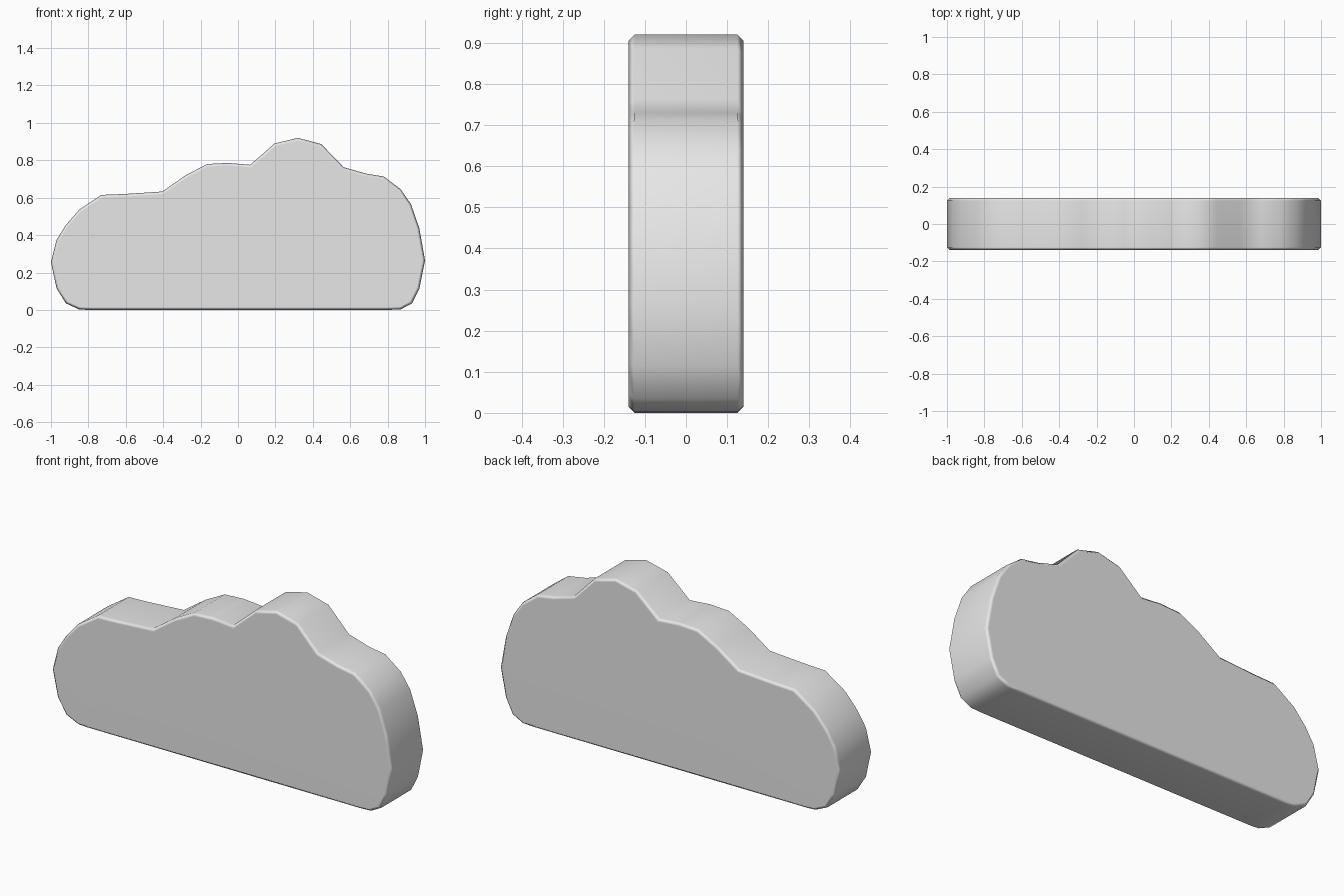
import bpy, bmesh, math

if "Cube" in bpy.data.objects:
    bpy.data.objects.remove(bpy.data.objects["Cube"])

# Cloud outline in the x-z plane, clockwise from the left side
OUTLINE = [(-1, .255), (-.97, .375), (-.92, .455), (-.85, .535), (-.73, .615),
           (-.605, .62), (-.405, .633), (-.28, .72), (-.165, .78), (-.055, .786),
           (.065, .776), (.195, .89), (.32, .92), (.445, .887), (.565, .763),
           (.68, .73), (.78, .713), (.87, .645), (.925, .565), (.97, .435),
           (1, .265), (.97, .115), (.93, .035), (.87, .003), (.8, 0),
           (-.8, 0), (-.85, .003), (-.92, .035), (-.97, .115)]
HALF_DEPTH = 0.14
BEVEL = 0.015

grey = bpy.data.materials.new("light grey")
grey.diffuse_color = (0.8, 0.8, 0.8, 1)
grey.use_nodes = True
grey.node_tree.nodes["Principled BSDF"].inputs["Base Color"].default_value = grey.diffuse_color

# Extruded slab with the outline as front face
bm = bmesh.new()
front = bm.faces.new([bm.verts.new((x, -HALF_DEPTH, z)) for x, z in OUTLINE])
ext = bmesh.ops.extrude_face_region(bm, geom=[front], use_keep_orig=True)
for v in ext["geom"]:
    if isinstance(v, bmesh.types.BMVert):
        v.co.y = HALF_DEPTH
bmesh.ops.recalc_face_normals(bm, faces=bm.faces)

# Chamfer the front and back rims
rims = [e for e in bm.edges if abs(e.verts[0].co.y - e.verts[1].co.y) < 1e-5]
bmesh.ops.bevel(bm, geom=rims, offset=BEVEL, offset_type='OFFSET',
                segments=1, profile=0.5, affect='EDGES')
bmesh.ops.recalc_face_normals(bm, faces=bm.faces)

mesh = bpy.data.meshes.new("cloud")
bm.to_mesh(mesh)
bm.free()
cloud = bpy.data.objects.new("cloud", mesh)
bpy.context.collection.objects.link(cloud)
mesh.materials.append(grey)

# Smooth shading, keeping the big faces flat
bpy.context.view_layer.objects.active = cloud
cloud.select_set(True)
bpy.ops.object.shade_smooth_by_angle(angle=math.radians(60))
cloud.modifiers.new("flat faces", 'WEIGHTED_NORMAL').keep_sharp = True
